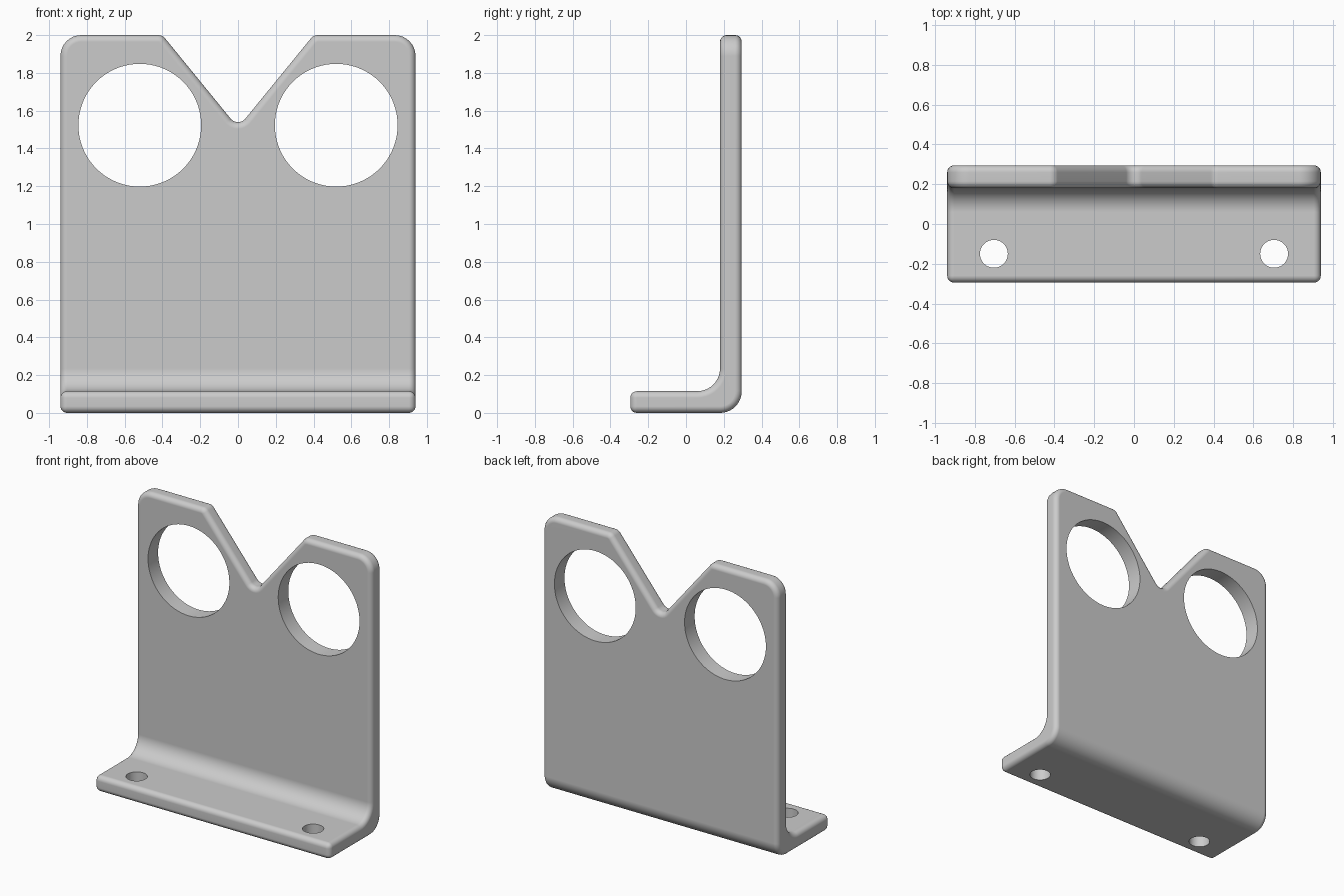
import bpy
import bmesh
import math
from mathutils import Vector, Matrix

cube = bpy.data.objects.get("Cube")
if cube:
    bpy.data.objects.remove(cube, do_unlink=True)

HALF_W, HALF_D, THICK, EDGE = 0.94, 0.295, 0.115, 0.035


def rounded(corners, steps=8):
    """Turn (a, b, radius) corners into a polygon with round corners."""
    pts = []
    for i, (a, b, r) in enumerate(corners):
        p = Vector((a, b))
        if r == 0:
            pts.append(p)
            continue
        u = (Vector(corners[i - 1][:2]) - p).normalized()
        v = (Vector(corners[(i + 1) % len(corners)][:2]) - p).normalized()
        half = u.angle(v) / 2
        centre = p + (u + v).normalized() * (r / math.sin(half))
        start = p + u * (r / math.tan(half)) - centre
        end = p + v * (r / math.tan(half)) - centre
        sweep = start.angle(end)
        for k in range(steps + 1):
            t = k / steps
            pts.append(centre + (start * math.sin((1 - t) * sweep)
                                 + end * math.sin(t * sweep)) / math.sin(sweep))
    return pts


def finish(bm, name):
    bmesh.ops.recalc_face_normals(bm, faces=bm.faces)
    mesh = bpy.data.meshes.new(name)
    bm.to_mesh(mesh)
    bm.free()
    obj = bpy.data.objects.new(name, mesh)
    bpy.context.collection.objects.link(obj)
    return obj


def prism(name, points, place, offset):
    """Extrude a polygon; place maps its two coordinates into space."""
    bm = bmesh.new()
    face = bm.faces.new([bm.verts.new(place(p)) for p in points])
    new = bmesh.ops.extrude_face_region(bm, geom=[face])["geom"]
    verts = [g for g in new if isinstance(g, bmesh.types.BMVert)]
    bmesh.ops.translate(bm, verts=verts, vec=offset)
    return finish(bm, name)


def drill(name, radius, centre, rotation):
    bm = bmesh.new()
    bmesh.ops.create_cone(bm, cap_ends=True, segments=72, radius1=radius,
                          radius2=radius, depth=0.4,
                          matrix=Matrix.Translation(centre) @ rotation)
    return finish(bm, name)


def boolean(obj, cutter, operation):
    mod = obj.modifiers.new("cut", 'BOOLEAN')
    mod.operation, mod.solver, mod.object = operation, 'EXACT', cutter
    bpy.ops.object.modifier_apply(modifier=mod.name)
    bpy.data.objects.remove(cutter, do_unlink=True)


# Bent sheet: L-shaped side profile, overlong so the outline can trim it
inner = HALF_D - THICK
bend = rounded([(-HALF_D, 0, 0), (HALF_D, 0, 0.115), (HALF_D, 2.3, 0),
                (inner, 2.3, 0), (inner, THICK, 0.12), (-HALF_D, THICK, 0)], 10)
bracket = prism("angle_bracket", bend, lambda p: (-1.2, p.x, p.y), (2.4, 0, 0))

# Front outline with rounded top corners and a V notch
outline = rounded([(-HALF_W, -0.5, 0), (HALF_W, -0.5, 0), (HALF_W, 2, 0.11),
                   (0.4, 2, 0.05), (0, 1.51, 0.05), (-0.4, 2, 0.05),
                   (-HALF_W, 2, 0.11)])
trim = prism("outline_cutter", outline, lambda p: (p.x, -1, p.y), (0, 2, 0))

bpy.ops.object.select_all(action='DESELECT')
bpy.context.view_layer.objects.active = bracket
bracket.select_set(True)
boolean(bracket, trim, 'INTERSECT')

# Soft rounded edges all round
bevel = bracket.modifiers.new("soft_edges", 'BEVEL')
bevel.width, bevel.segments = EDGE, 5
bevel.limit_method, bevel.angle_limit = 'ANGLE', math.radians(30)
bevel.use_clamp_overlap = False
bpy.ops.object.modifier_apply(modifier=bevel.name)

# Crisp holes: two large ones in the wall, two screw holes in the foot
for side in (-1, 1):
    boolean(bracket, drill("wall_hole_cutter", 0.325, (0.52 * side, 0.24, 1.523),
                           Matrix.Rotation(math.pi / 2, 4, 'X')), 'DIFFERENCE')
    boolean(bracket, drill("screw_hole_cutter", 0.07, (0.705 * side, -0.15, 0.06),
                           Matrix.Identity(4)), 'DIFFERENCE')

# Plain grey finish
grey = bpy.data.materials.new("plain_grey")
grey.use_nodes = True
colour = (0.6, 0.6, 0.6, 1)
grey.diffuse_color = colour
grey.node_tree.nodes["Principled BSDF"].inputs["Base Color"].default_value = colour
bracket.data.materials.clear()
bracket.data.materials.append(grey)
for poly in bracket.data.polygons:
    poly.material_index = 0

bpy.ops.object.shade_smooth_by_angle(angle=math.radians(35))
normals = bracket.modifiers.new("even_shading", 'WEIGHTED_NORMAL')
normals.keep_sharp = True
